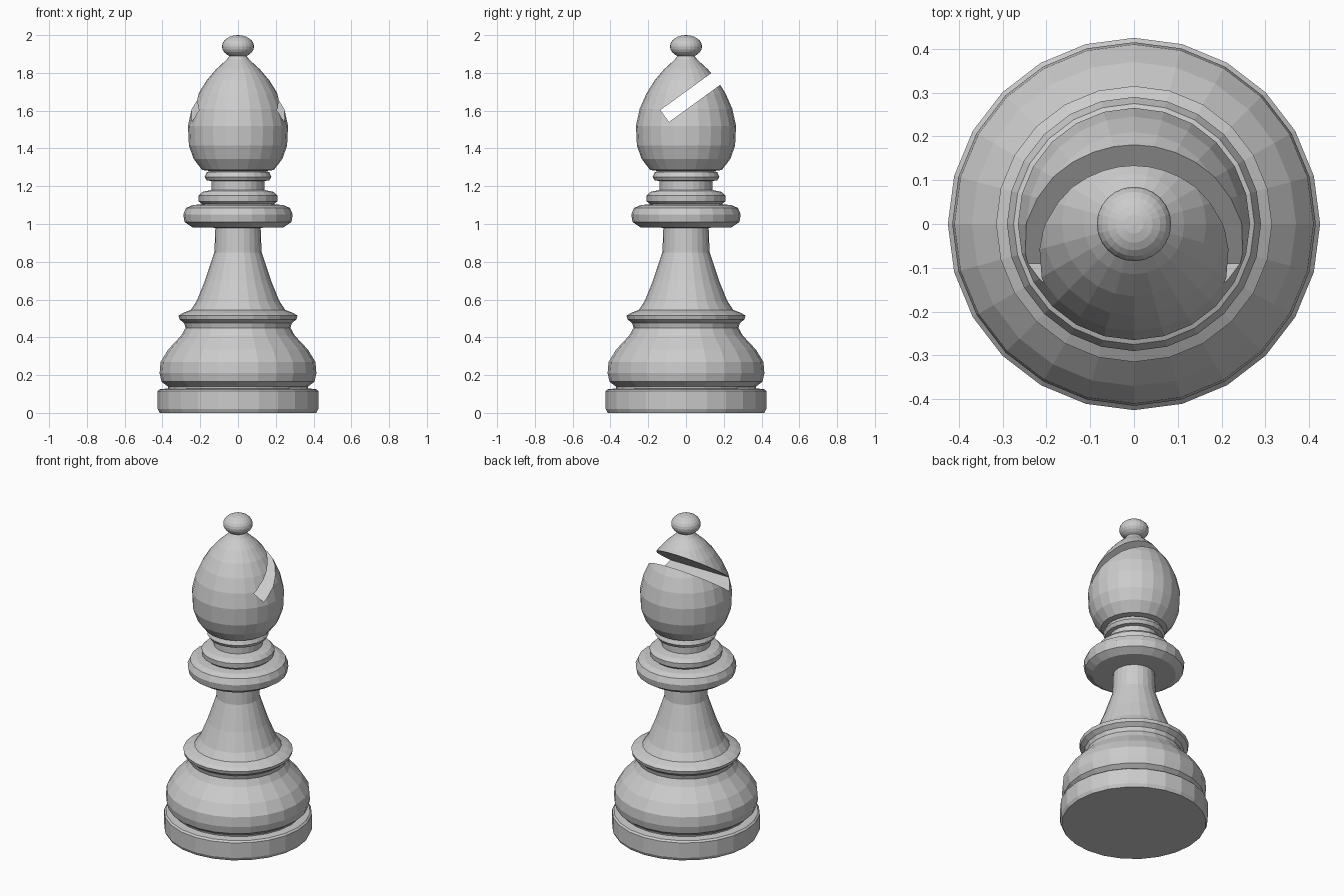
import bpy, bmesh
from math import cos, sin, pi, atan2
from mathutils import Matrix

if "Cube" in bpy.data.objects:
    bpy.data.objects.remove(bpy.data.objects["Cube"])

def lathe(name, profile, segments=24):
    """Revolve (radius, height) points around z; both ends are closed."""
    bm = bmesh.new()
    rings = []
    for r, z in profile:
        rings.append([bm.verts.new((r * cos(2 * pi * i / segments),
                                    r * sin(2 * pi * i / segments), z))
                      for i in range(segments)])
    for a, b in zip(rings, rings[1:]):
        for i in range(segments):
            j = (i + 1) % segments
            bm.faces.new((a[i], a[j], b[j], b[i]))
    bm.faces.new(rings[0][::-1])
    bm.faces.new(rings[-1])
    return finish(name, bm)

def finish(name, bm):
    bmesh.ops.recalc_face_normals(bm, faces=bm.faces)
    mesh = bpy.data.meshes.new(name)
    bm.to_mesh(mesh)
    bm.free()
    obj = bpy.data.objects.new(name, mesh)
    bpy.context.collection.objects.link(obj)
    return obj

# Base, stem and collars
body = lathe("body", [
    (.415, 0), (.425, .02), (.425, .115), (.415, .125), (.37, .13),
    (.372, .14), (.405, .165), (.415, .21), (.41, .27), (.37, .335),
    (.30, .41), (.278, .45), (.285, .475), (.31, .495), (.315, .515),
    (.29, .53), (.25, .545), (.22, .59), (.175, .70), (.125, .85),
    (.12, .98), (.24, .982), (.283, 1.01), (.29, 1.05), (.275, 1.085),
    (.24, 1.10), (.19, 1.105), (.208, 1.12), (.21, 1.15), (.19, 1.17),
    (.14, 1.18), (.14, 1.228), (.165, 1.23), (.177, 1.25), (.165, 1.275),
    (.145, 1.28)])

# Head with a pointed top
head = lathe("head", [
    (.145, 1.28), (.19, 1.286), (.235, 1.345), (.26, 1.415), (.265, 1.52),
    (.245, 1.61), (.21, 1.69), (.165, 1.762), (.115, 1.82), (.06, 1.87),
    (.038, 1.90)])

# Slanted slot cut through the head: box placed from its lower closed end
slot = bmesh.new()
bmesh.ops.create_cube(slot, size=1)
angle = atan2(.185, .255)
length, width = .6, .078
bmesh.ops.transform(slot, verts=slot.verts, matrix=(
    Matrix.Translation((0, -.09, 1.54)) @ Matrix.Rotation(angle, 4, 'X')
    @ Matrix.Translation((0, length / 2, width / 2))
    @ Matrix.Diagonal((1, length, width, 1))))
cutter = finish("slot_cutter", slot)
cutter.hide_render = True
mod = head.modifiers.new("slot", 'BOOLEAN')
mod.operation, mod.solver, mod.object = 'DIFFERENCE', 'EXACT', cutter
bpy.context.view_layer.objects.active = head
bpy.ops.object.modifier_apply(modifier=mod.name)
bpy.data.objects.remove(cutter)

# Flattened finial ball
bpy.ops.mesh.primitive_uv_sphere_add(segments=24, ring_count=12, radius=1,
                                     location=(0, 0, 1.94))
finial = bpy.context.object
finial.name = "finial"
finial.scale = (.085, .085, .06)
